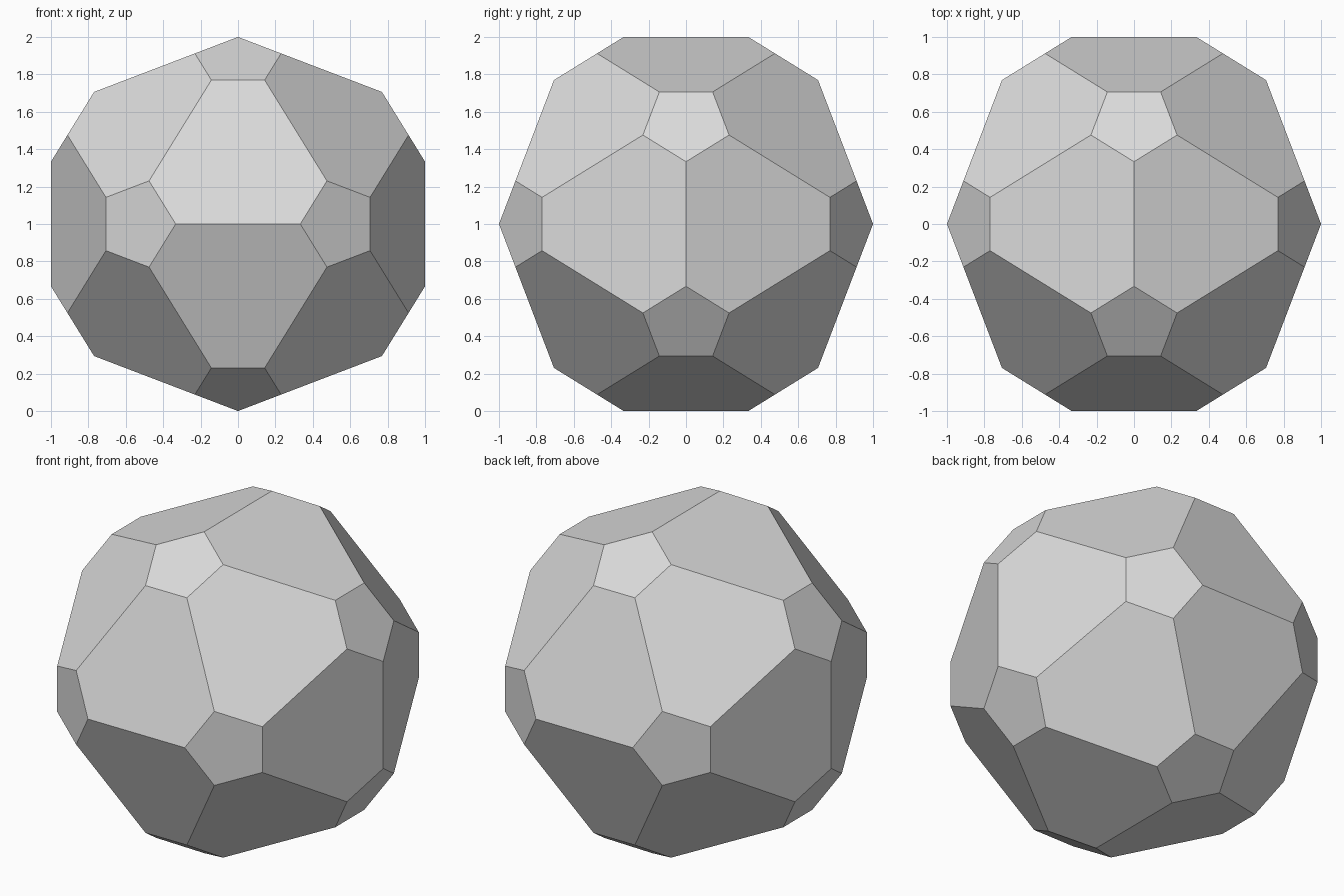
import bpy
import bmesh
import math
from mathutils import Vector

if "Cube" in bpy.data.objects:
    bpy.data.objects.remove(bpy.data.objects["Cube"], do_unlink=True)

SHORT = 2 / (1 + math.sqrt(5))   # half the short side of each golden rectangle
CUT = 0.2305                     # share of each edge removed at a corner


def make_material(name, colour):
    mat = bpy.data.materials.new(name)
    mat.use_nodes = True
    mat.diffuse_color = colour
    mat.node_tree.nodes["Principled BSDF"].inputs["Base Color"].default_value = colour
    return mat


# Icosahedron from three crossed golden rectangles
ico = bmesh.new()
for a in (-SHORT, SHORT):
    for b in (-1, 1):
        for corner in ((a, b, 0), (0, a, b), (b, 0, a)):
            ico.verts.new(corner)
bmesh.ops.convex_hull(ico, input=ico.verts[:])
ico.verts.index_update()

# Each triangle becomes a hexagon once its corners are cut
bm = bmesh.new()
cut_points = {}


def cut_point(v, w):
    key = (v.index, w.index)
    if key not in cut_points:
        cut_points[key] = bm.verts.new(v.co.lerp(w.co, CUT) + Vector((0, 0, 1)))
    return cut_points[key]


for face in ico.faces:
    ring = []
    for loop in face.loops:
        v, w = loop.vert, loop.link_loop_next.vert
        ring += [cut_point(v, w), cut_point(w, v)]
    bm.faces.new(ring)
ico.free()

# Pentagons close the cut corners
bmesh.ops.holes_fill(bm, edges=bm.edges[:], sides=5)
bmesh.ops.recalc_face_normals(bm, faces=bm.faces[:])

mesh = bpy.data.meshes.new("truncated_icosahedron")
bm.to_mesh(mesh)
bm.free()
mesh.materials.append(make_material("light grey", (0.7, 0.7, 0.7, 1)))
solid = bpy.data.objects.new("truncated_icosahedron", mesh)
bpy.context.collection.objects.link(solid)
